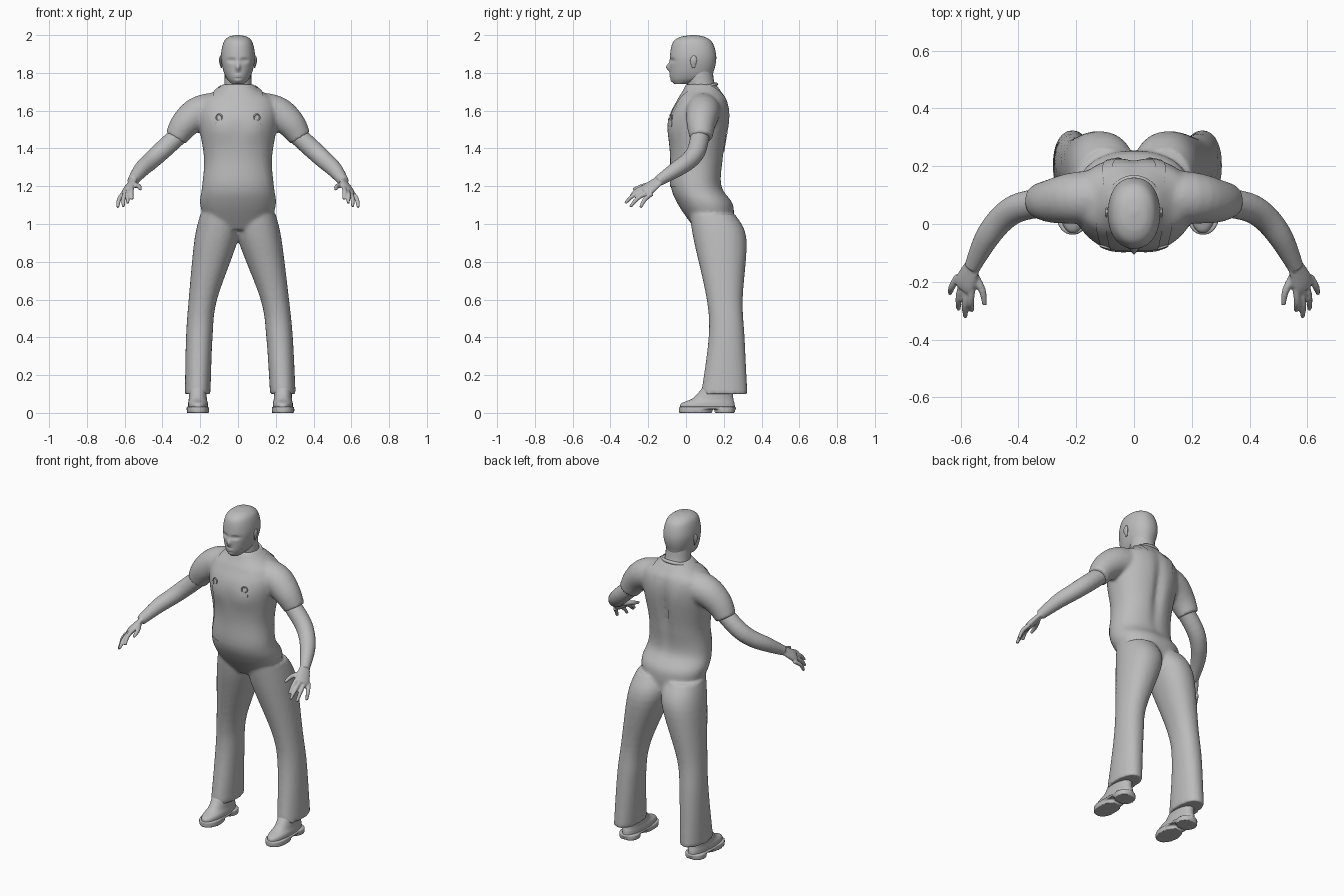
import bpy, bmesh, math
from mathutils import Vector, Matrix

if "Cube" in bpy.data.objects:
    bpy.data.objects.remove(bpy.data.objects["Cube"])

tone = (.5, .5, .5, 1)
grey = bpy.data.materials.new("plain grey")
grey.use_nodes = True
grey.diffuse_color = tone
grey.node_tree.nodes["Principled BSDF"].inputs["Base Color"].default_value = tone


def smooth_rows(rows, steps):
    """Fill in a smooth curve between the given rows."""
    vectors = [Vector(row) for row in rows]
    padded = [vectors[0]] + vectors + [vectors[-1]]
    result = []
    for before, start, end, after in zip(padded, padded[1:], padded[2:], padded[3:]):
        leave, arrive = (end - before) / 2, (after - start) / 2
        for step in range(steps):
            t = step / steps
            ease = t * t * (3 - 2 * t)
            result.append(start.lerp(end, ease) + leave * t * (1 - t) ** 2 - arrive * t * t * (1 - t))
    return result + [vectors[-1]]


def skin(bm, rings):
    """Close a solid over a list of vertex rings."""
    for lower, upper in zip(rings, rings[1:]):
        for j in range(len(lower)):
            bm.faces.new((lower[j - 1], lower[j], upper[j], upper[j - 1]))
    bm.faces.new(rings[0])
    bm.faces.new(rings[-1])


def oval(bm, centre, across, along, sides, power=2):
    ring = []
    for j in range(sides):
        angle = math.tau * j / sides
        c, s = (math.copysign(abs(w) ** (2 / power), w) for w in (math.cos(angle), math.sin(angle)))
        ring.append(bm.verts.new(centre + across * c + along * s))
    return ring


def stack(bm, rows, sides=64, steps=6):
    """Solid of level slices: height, left, right, front, back."""
    rings = []
    for z, left, right, front, back in smooth_rows(rows, steps):
        centre = Vector((left + right, front + back, 2 * z)) / 2
        across, along = Vector((right - left, 0, 0)) / 2, Vector((0, back - front, 0)) / 2
        rings.append(oval(bm, centre, across, along, sides, power=2.2))
    skin(bm, rings)


def even_stack(bm, rows, **options):
    """Stack that is the same on both sides: height, half width, front, back."""
    stack(bm, [(z, -w, w, front, back) for z, w, front, back in rows], **options)


def tube(bm, rows, wide, flat=1, sides=24):
    """Solid along a path of x, y, z, radius; flat thins it across the wide direction."""
    path = smooth_rows(rows, 4)
    rings = []
    for i, row in enumerate(path):
        tangent = (path[min(i + 1, len(path) - 1)] - path[max(i - 1, 0)]).xyz
        thin = tangent.cross(Vector(wide)).normalized()
        across = thin.cross(tangent).normalized()
        rings.append(oval(bm, row.xyz, across * row.w, thin * row.w * flat, sides))
    skin(bm, rings)


def mirror(bm):
    copy = bmesh.ops.duplicate(bm, geom=bm.verts[:] + bm.edges[:] + bm.faces[:])["geom"]
    verts = [item for item in copy if isinstance(item, bmesh.types.BMVert)]
    bmesh.ops.transform(bm, matrix=Matrix.Diagonal((-1, 1, 1, 1)), verts=verts)


def lean_right_leg(bm):
    """The right foot stands a little closer to the middle."""
    for v in bm.verts:
        if v.co.x < 0 and v.co.z < .9:
            v.co.x += .03 * (.9 - v.co.z)


def bump(bm, side, x, z, spread, height, amount):
    """Raise or sink a soft patch on the front (-1) or back (1), mirrored in x."""
    bmesh.ops.recalc_face_normals(bm, faces=bm.faces)
    bm.normal_update()
    for v in bm.verts:
        facing = v.normal.y * side
        if facing > 0:
            distance = ((abs(v.co.x) - x) / spread) ** 2 + ((v.co.z - z) / height) ** 2
            v.co.y += side * amount * min(1, 2 * facing) * math.exp(-distance)


def finish(bm, name, voxel=None):
    """Make the object, blending its solids together when a voxel size is given."""
    bmesh.ops.recalc_face_normals(bm, faces=bm.faces)
    mesh = bpy.data.meshes.new(name)
    bm.to_mesh(mesh)
    bm.free()
    mesh.materials.append(grey)
    mesh.shade_smooth()
    part = bpy.data.objects.new(name, mesh)
    bpy.context.collection.objects.link(part)
    if voxel:
        remesh = part.modifiers.new("blend", "REMESH")
        remesh.mode = "VOXEL"
        remesh.voxel_size = voxel
        remesh.use_smooth_shade = True
        part.modifiers.new("soften", "SMOOTH").iterations = 4
    return part


def cling(bm, name, rows, thickness):
    """Cloth panel between left and right points, laid onto the body."""
    lines = []
    for left, right in rows:
        left, right = Vector(left), Vector(right)
        lines.append([bm.verts.new(left.lerp(right, j / 16)) for j in range(17)])
    for lower, upper in zip(lines, lines[1:]):
        for j in range(16):
            bm.faces.new((lower[j], lower[j + 1], upper[j + 1], upper[j]))
    return lines


# Clothed body: sleeves and trouser legs, mirrored, then the torso
bm = bmesh.new()
tube(bm, [(.08, .09, 1.6, .1), (.2, .09, 1.59, .09), (.28, .08, 1.53, .077), (.33, .08, 1.455, .06)], wide=(0, 1, 0))
stack(bm, [(1.05, 0, .2, .02, .26), (.92, 0, .23, .04, .32), (.6, .12, .27, .11, .3),
           (.4, .15, .29, .12, .31), (.1, .17, .305, .08, .325)])
mirror(bm)
lean_right_leg(bm)
even_stack(bm, [(.97, .16, .05, .25), (1.1, .2, -.04, .25), (1.2, .19, -.08, .19), (1.35, .18, -.08, .2),
                (1.55, .21, -.09, .23), (1.65, .2, -.05, .22), (1.7, .13, -.02, .19), (1.74, .08, 0, .16)])
bump(bm, -1, x=.09, z=1.5, spread=.07, height=.06, amount=.01)
bump(bm, 1, x=0, z=1.45, spread=.03, height=.2, amount=-.02)
body = finish(bm, "shirt_and_trousers", voxel=.01)

# Head with brow, eyes, nose and mouth
bm = bmesh.new()
even_stack(bm, [(1.74, .03, -.06, 0), (1.77, .06, -.08, .12), (1.82, .08, -.085, .15), (1.89, .09, -.085, .16),
                (1.96, .077, -.07, .14), (1.99, .05, -.03, .1), (2, .01, .03, .05)], sides=96, steps=12)
bump(bm, -1, x=0, z=1.83, spread=.012, height=.02, amount=.02)
bump(bm, -1, x=.034, z=1.866, spread=.02, height=.01, amount=-.014)
bump(bm, -1, x=.034, z=1.866, spread=.012, height=.005, amount=.006)
for lip in (1.78, 1.79):
    bump(bm, -1, x=0, z=lip, spread=.02, height=.004, amount=.006)
bump(bm, -1, x=0, z=1.757, spread=.02, height=.01, amount=.006)
finish(bm, "head")

# Neck
bm = bmesh.new()
tube(bm, [(0, .1, 1.67, .085), (0, .08, 1.73, .073), (0, .07, 1.82, .07)], wide=(1, 0, 0))
finish(bm, "neck")

# Ears
bm = bmesh.new()
tube(bm, [(.088, .04, 1.825, .006), (.094, .04, 1.865, .018), (.093, .045, 1.89, .007)], wide=(0, 1, 0), flat=.4)
mirror(bm)
finish(bm, "ears")

# Bare arms, palms, fingers and thumbs
bm = bmesh.new()
tube(bm, [(.27, .08, 1.51, .05), (.39, .06, 1.4, .05), (.455, .02, 1.34, .047), (.51, -.05, 1.29, .042),
          (.56, -.15, 1.225, .028)], wide=(0, 1, 0))
knuckles = Vector((.05, .045, -.035))
tube(bm, [(.55, -.13, 1.24, .028), (.58, -.195, 1.19, .042), (.588, -.222, 1.17, .04)], wide=knuckles, flat=.45)
tips = [(.56, -.3, 1.13), (.583, -.322, 1.11), (.607, -.295, 1.09), (.637, -.24, 1.087)]
for place, tip in enumerate(tips):
    base = Vector((.56, -.225, 1.195)) + knuckles * place / 3
    bend = base.lerp(Vector(tip), .55) + Vector((.005, -.005, .01))
    tube(bm, [(*base, .012), (*bend, .012), (*tip, .008)], wide=knuckles, sides=12)
tube(bm, [(.56, -.165, 1.21, .016), (.525, -.23, 1.2, .013), (.517, -.28, 1.183, .008)], wide=knuckles, sides=12)
mirror(bm)
finish(bm, "arms", voxel=.005)

# Shoes: ball, heel and welt of the sole, then the upper
bm = bmesh.new()
for bottom, front, back in ((0, -.037, .14), (0, .15, .26), (.02, -.035, .265)):
    stack(bm, [(z, .18, .298, front, back) for z in (bottom, .033)])
mirror(bm)
lean_right_leg(bm)
finish(bm, "shoe_soles", voxel=.005)
bm = bmesh.new()
stack(bm, [(.02, .185, .29, -.03, .26), (.05, .185, .29, -.025, .257), (.08, .19, .285, .04, .25),
           (.15, .19, .285, .1, .25)])
mirror(bm)
lean_right_leg(bm)
finish(bm, "shoe_uppers")

# Bib and straps of the overalls, laid onto the body
panels = {"bib": [(.165, -.05, 1.2), (.15, -.07, 1.32), (.12, -.08, 1.45), (.12, -.08, 1.56)],
          "straps": [(.1, -.09, 1.53), (.11, -.06, 1.63), (.115, .1, 1.74), (.1, .2, 1.7), (.03, .23, 1.38)]}
for name, points in panels.items():
    bm = bmesh.new()
    path = smooth_rows(points, 10)
    half = Vector((.02, 0, 0))
    if name == "bib":
        cling(bm, name, [(p * Vector((1, 0, 0)).x - Vector((2 * p.x, 0, 0)), p) for p in path], 0)
    else:
        cling(bm, name, [(p - half, p + half) for p in path], 0)
        mirror(bm)
    wrap = finish(bm, name).modifiers.new("lay", "SHRINKWRAP")
    wrap.target = body
    wrap.wrap_mode = "ABOVE_SURFACE"
    wrap.offset = .004


def ring(name, radius, thickness, location, rotation):
    bpy.ops.mesh.primitive_torus_add(major_segments=32, minor_segments=8, major_radius=radius,
                                     minor_radius=thickness, location=location, rotation=rotation)
    part = bpy.context.object
    part.name = name
    part.data.materials.append(grey)
    bpy.ops.object.shade_smooth()


# Collar, and a pair of ring buckles on each strap
ring("collar", .083, .01, (0, .08, 1.715), (.3, 0, 0))
for x in (-.1, .1):
    for z in (1.53, 1.565):
        ring("buckle", .016, .004, (x, -.08, z), (math.pi / 2, 0, 3 * x))
